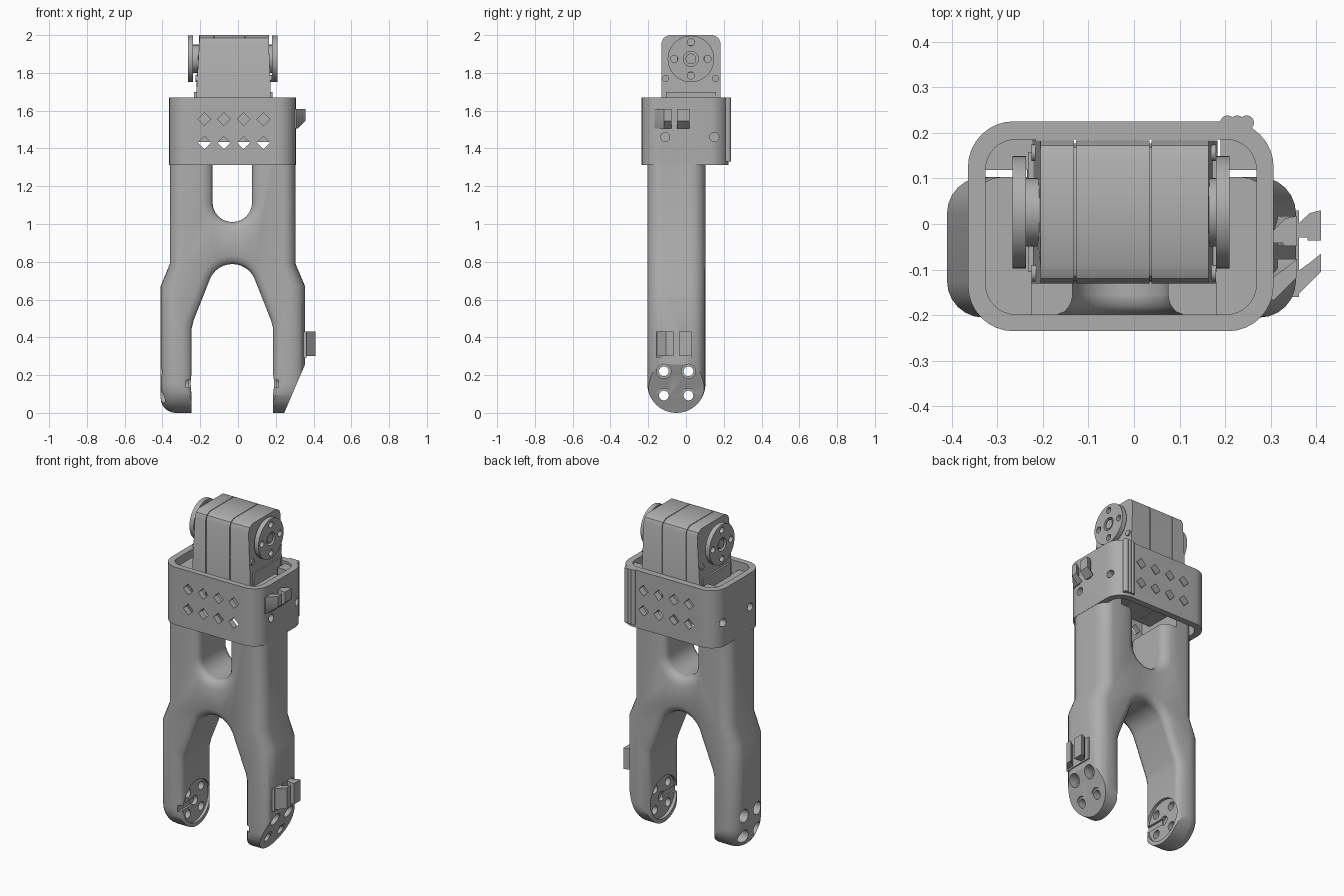
import bpy, bmesh
from math import sin, cos, pi, radians
from mathutils import Vector

if "Cube" in bpy.data.objects:
    bpy.data.objects.remove(bpy.data.objects["Cube"])

grey = bpy.data.materials.new("plain_grey")
grey.use_nodes = True
grey.diffuse_color = (0.42, 0.42, 0.42, 1)
grey.node_tree.nodes["Principled BSDF"].inputs["Base Color"].default_value = grey.diffuse_color
parts = []


def place(axis, a, b, t):
    return {"X": (t, a, b), "Y": (a, t, b), "Z": (a, b, t)}[axis]


def arc(ca, cb, r, start, end, n=12):
    angles = [radians(start + (end - start) * i / n) for i in range(n + 1)]
    return [(ca + r * cos(t), cb + r * sin(t)) for t in angles]


def offset(pts, d):
    """Grow a counter-clockwise outline by d, with mitred corners."""
    out = []
    for i, p in enumerate(pts):
        a, b, c = Vector(pts[i - 1]), Vector(p), Vector(pts[(i + 1) % len(pts)])
        e, f = (b - a).normalized(), (c - b).normalized()
        m, n = Vector((e.y, -e.x)), Vector((f.y, -f.x))
        out.append(tuple(b + (m + n) * d / (1 + m.dot(n))))
    return out


def loft(name, axis, rings):
    """Skin outlines given as (position, points), and cap both ends."""
    bm = bmesh.new()
    rows = [[bm.verts.new(place(axis, a, b, t)) for a, b in pts] for t, pts in rings]
    for lo, hi in zip(rows, rows[1:]):
        for i in range(len(lo)):
            bm.faces.new((lo[i - 1], lo[i], hi[i], hi[i - 1]))
    bm.faces.new(rows[0])
    bm.faces.new(rows[-1])
    bmesh.ops.recalc_face_normals(bm, faces=bm.faces)
    mesh = bpy.data.meshes.new(name)
    bm.to_mesh(mesh)
    bm.free()
    mesh.materials.append(grey)
    ob = bpy.data.objects.new(name, mesh)
    bpy.context.collection.objects.link(ob)
    parts.append(ob)
    return ob


def prism(name, axis, pts, lo, hi):
    return loft(name, axis, [(lo, pts), (hi, pts)])


def box(name, x0, x1, y0, y1, z0, z1):
    return prism(name, "Z", [(x0, y0), (x1, y0), (x1, y1), (x0, y1)], z0, z1)


def rod(name, axis, a, b, r, lo, hi, sides=24):
    return prism(name, axis, arc(a, b, r, 0, 360, sides)[:-1], lo, hi)


def rounded(x0, x1, y0, y1, r):
    return (arc(x1 - r, y0 + r, r, -90, 0, 8) + arc(x1 - r, y1 - r, r, 0, 90, 8)
            + arc(x0 + r, y1 - r, r, 90, 180, 8) + arc(x0 + r, y0 + r, r, 180, 270, 8))


def cut(target, *cutters):
    """Subtract each cutter from the target, then discard it."""
    bpy.context.view_layer.objects.active = target
    for c in cutters:
        mod = target.modifiers.new("cut", "BOOLEAN")
        mod.operation, mod.solver, mod.object = "DIFFERENCE", "EXACT", c
        bpy.ops.object.modifier_apply(modifier=mod.name)
        parts.remove(c)
        bpy.data.objects.remove(c)


MID, FRONT, BACK = -0.03, -0.205, 0.103
HUB_Y, HUB_Z = -0.051, 0.154
QUARTER = [radians(15 * i) for i in range(7)]

# Forked frame: rounded slab, narrowed above the hips
side = arc(HUB_Y, HUB_Z, 0.154, 180, 360, 24) + [(BACK, 1.8), (FRONT, 1.8)]
r = 0.08
rings = [(-0.41 + r - r * cos(t), offset(side, r * sin(t) - r)) for t in QUARTER]
rings += [(0.355 - r + r * cos(t), offset(side, r * sin(t) - r)) for t in reversed(QUARTER)]
frame = loft("forked_frame", "X", rings)
bm = bmesh.new()
bm.from_mesh(frame.data)
for z in (0.67, 0.79):
    bmesh.ops.bisect_plane(bm, geom=bm.verts[:] + bm.edges[:] + bm.faces[:],
                           plane_co=(0, 0, z), plane_no=(0, 0, 1))
for v in bm.verts:
    k = min(max((v.co.z - 0.67) / 0.12, 0), 1)
    v.co.x = MID + (v.co.x - MID) * (1 - 0.131 * k)
bm.to_mesh(frame.data)
bm.free()


def flared(name, pts, r):
    """Opening through the slab with rounded rims."""
    rings = [(FRONT - 0.05, offset(pts, r))]
    rings += [(FRONT + r * sin(t), offset(pts, r - r * sin(t) if t == 0 else r - r * (1 - (1 - sin(t)) ** 2) ** 0.5))
              for t in QUARTER]
    rings += [(BACK - r * sin(t), offset(pts, r - r * (1 - (1 - sin(t)) ** 2) ** 0.5))
              for t in reversed(QUARTER)]
    rings += [(BACK + 0.05, offset(pts, r))]
    return loft(name, "Y", rings)


arch = [(-0.245, -0.2), (0.185, -0.2), (0.185, 0.45), (0.175, 0.49)]
arch += arc(MID, 0.66, 0.128, 25, 155) + [(-0.235, 0.49), (-0.245, 0.45)]
slot = arc(MID, 1.115, 0.105, 180, 360) + [(0.075, 1.5), (-0.135, 1.5)]
cut(frame, flared("arch_cutter", arch, 0.045), flared("slot_cutter", slot, 0.05),
    box("bay_cutter", -0.225, 0.18, -0.5, 0.5, 1.33, 2),
    box("top_cutter", -0.6, 0.6, -0.5, 0.5, 1.62, 2),
    prism("toe_cutter", "Y", [(0.365, 0.28), (0.236, -0.02), (0.6, -0.02), (0.6, 0.28)], -0.5, 0.5),
    rod("seat_cutter", "X", HUB_Y, HUB_Z, 0.13, -0.262, 0.205, 40),
    rod("hub_cutter", "X", HUB_Y, HUB_Z, 0.028, -0.285, 0.225),
    box("key_cutter", -0.275, 0.215, -0.3, HUB_Y, 0.135, 0.173))
for y in (-0.117, 0.013):
    for z in (0.092, 0.22):
        cut(frame, rod("bolt_cutter", "X", y, z, 0.026, -0.6, 0.6, 16),
            rod("bore_cutter", "X", y, z, 0.04, -0.6, -0.33, 16),
            rod("bore_cutter", "X", y, z, 0.038, 0.29, 0.6, 16))

# Collar band around the motor, with diamond windows and screw holes
collar = prism("collar", "Z", rounded(-0.364, 0.306, -0.235, 0.225, 0.1), 1.312, 1.67)
cut(collar, prism("collar_cutter", "Z", rounded(-0.325, 0.268, -0.198, 0.185, 0.065), 1, 2))
for x in (-0.178, -0.075, 0.03, 0.135):
    for z in (1.43, 1.555):
        cut(collar, rod("diamond_cutter", "Y", x, z, 0.034, -0.5, 0.5, 4))
for y in (-0.11, 0.15):
    for ob in (collar, frame):
        cut(ob, rod("screw_cutter", "X", y, 1.46, 0.024, -0.6, 0.6, 16))
for i in range(3):
    rod("latch_rib", "Z", 0.205 + 0.021 * i, 0.222, 0.016, 1.33, 1.67, 16)
box("collar_back_fill_right", -0.33, -0.215, 0.118, 0.19, 1.5, 1.655)
box("collar_back_fill_left", 0.19, 0.272, 0.118, 0.19, 1.5, 1.655)

# Motor case in three shells with thin seams
case = [(-0.13, 1.435), (0.183, 1.435), (0.183, 1.96), (0.172, 1.985), (0.145, 2.0),
        (-0.092, 2.0), (-0.119, 1.985), (-0.13, 1.96)]
prism("motor_core", "X", offset(case, -0.006), -0.2, 0.155)
for name, lo, hi in (("right", -0.205, -0.131), ("middle", -0.127, 0.034), ("left", 0.038, 0.163)):
    shell = prism("motor_shell_" + name, "X", case, lo, hi)
    for v in shell.data.vertices:
        if v.co.z < 1.5 and name != "middle" and abs(v.co.x) > 0.15:
            v.co.x += 0.02 if v.co.x > 0 else -0.03
box("motor_end_plate_left", 0.15, 0.182, -0.105, 0.158, 1.435, 1.7)
box("motor_end_plate_right", -0.232, -0.2, -0.105, 0.158, 1.435, 1.7)
for y in (-0.108, 0.156):
    rod("case_screw", "X", y, 1.77, 0.018, -0.225, 0.18, 12)

# Output discs on both ends of the motor
AXLE_Y, AXLE_Z = 0.026, 1.874
for name, lo, hi, b0, b1 in (("right", -0.266, -0.237, -0.24, -0.2), ("left", 0.18, 0.209, 0.15, 0.182)):
    disc = rod("disc_" + name, "X", AXLE_Y, AXLE_Z, 0.123, lo, hi, 48)
    for y, z in arc(AXLE_Y, AXLE_Z, 0.088, 0, 270, 3):
        cut(disc, rod("pin_cutter", "X", y, z, 0.019, -0.6, 0.6, 16))
    cut(disc, rod("centre_cutter", "X", AXLE_Y, AXLE_Z, 0.04, -0.6, 0.6))
    rod("disc_boss_" + name, "X", AXLE_Y, AXLE_Z, 0.075, b0, b1, 32)
    rod("disc_screw_" + name, "X", AXLE_Y, AXLE_Z, 0.028, lo + 0.004, hi - 0.004)

# Cable hooks on the left side
hooks = {"rear": [(0.33, -0.03), (0.38, -0.03), (0.38, -0.036), (0.41, -0.036),
                  (0.41, 0.03), (0.385, 0.024), (0.36, 0), (0.33, 0)],
         "front": [(0.33, -0.155), (0.36, -0.155), (0.41, -0.105), (0.41, -0.065),
                   (0.385, -0.085), (0.33, -0.125)]}
for name, pts in hooks.items():
    prism("lower_hook_" + name, "Z", pts, 0.3, 0.43)
    high = [(x - 0.053, y - 0.012) for x, y in pts]
    low = [(min(x, 0.315), y) for x, y in high]
    loft("upper_hook_" + name, "Z", [(1.505, low), (1.545, high), (1.61, high)])
box("lower_hook_base", 0.335, 0.362, -0.16, 0.03, 0.29, 0.43)

# Soft shading with crisp edges
bpy.ops.object.select_all(action="DESELECT")
for ob in parts:
    ob.select_set(True)
bpy.context.view_layer.objects.active = frame
bpy.ops.object.shade_smooth_by_angle(angle=radians(32))
